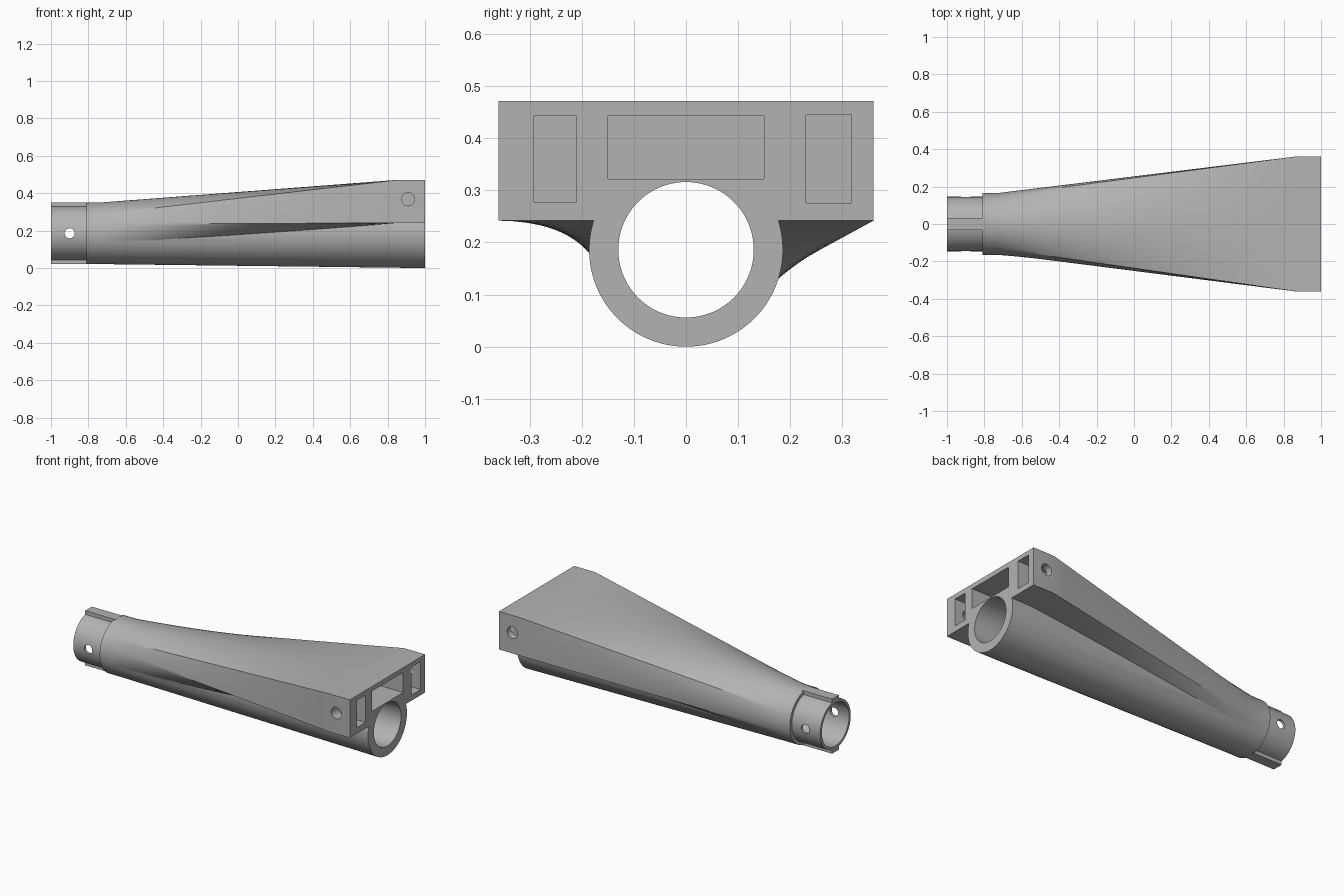
import bpy, bmesh
from math import sin, cos, pi, radians
from mathutils import Vector, Matrix

if "Cube" in bpy.data.objects:
    bpy.data.objects.remove(bpy.data.objects["Cube"])

AXIS_Z = 0.186

grey = bpy.data.materials.new("plain_grey")
grey.use_nodes = True
grey.diffuse_color = (0.45, 0.45, 0.45, 1)
grey.node_tree.nodes["Principled BSDF"].inputs["Base Color"].default_value = (0.45, 0.45, 0.45, 1)


def finish(name, bm):
    bmesh.ops.recalc_face_normals(bm, faces=bm.faces)
    mesh = bpy.data.meshes.new(name)
    bm.to_mesh(mesh)
    bm.free()
    mesh.materials.append(grey)
    obj = bpy.data.objects.new(name, mesh)
    bpy.context.collection.objects.link(obj)
    return obj


def skin(name, rings):
    """Closed solid through a list of equal-length point rings."""
    bm = bmesh.new()
    loops = [[bm.verts.new(p) for p in ring] for ring in rings]
    n = len(loops[0])
    for a, b in zip(loops, loops[1:]):
        for i in range(n):
            j = (i + 1) % n
            bm.faces.new((a[i], a[j], b[j], b[i]))
    bm.faces.new(loops[0])
    bm.faces.new(loops[-1])
    return finish(name, bm)


def circle(x, r, n=96):
    return [Vector((x, r * cos(2 * pi * i / n), AXIS_Z + r * sin(2 * pi * i / n))) for i in range(n)]


def box(name, x, y, z):
    bm = bmesh.new()
    bmesh.ops.create_cube(bm, size=1)
    for v in bm.verts:
        v.co = [(lo + hi) / 2 + c * (hi - lo) for c, (lo, hi) in zip(v.co, (x, y, z))]
    return finish(name, bm)


def cross_pin(name, x, z, r, y0, y1):
    bm = bmesh.new()
    place = Matrix.Translation((x, (y0 + y1) / 2, z)) @ Matrix.Rotation(pi / 2, 4, "X")
    bmesh.ops.create_cone(bm, cap_ends=True, segments=40, radius1=r, radius2=r,
                          depth=y1 - y0, matrix=place)
    return finish(name, bm)


def combine(target, tool, operation):
    mod = target.modifiers.new(operation, "BOOLEAN")
    mod.operation, mod.solver, mod.object = operation, "EXACT", tool
    bpy.context.view_layer.objects.active = target
    bpy.ops.object.modifier_apply(modifier=mod.name)
    bpy.data.objects.remove(tool)


# Lower barrel with a stepped collar at the narrow end
body = skin("adapter_body", [circle(-1, 0.146), circle(-0.81, 0.146), circle(-0.81, 0.165),
                             circle(-0.72, 0.165), circle(1, 0.186)])

# Flared housing: round at the collar, rectangular at the mouth
# each corner: (angle on the circle, y, z)
corners = [(25, 0.36, 0.472), (142, -0.36, 0.472), (163, -0.36, 0.242),
           (340, 0.36, 0.242), (385, 0.36, 0.472)]
start, end = [], []
for (a0, y0, z0), (a1, y1, z1) in zip(corners, corners[1:]):
    steps = max(10, int((a1 - a0) / 4))
    for i in range(steps):
        t = i / steps
        a = radians(a0 + (a1 - a0) * t)
        start.append(Vector((-0.74, 0.164 * cos(a), AXIS_Z + 0.164 * sin(a))))
        end.append(Vector((0.86, y0 + (y1 - y0) * t, z0 + (z1 - z0) * t)))
rings = [[p.lerp(q, k / 16) for p, q in zip(start, end)] for k in range(17)]
rings.append([Vector((1, p.y, p.z)) for p in end])
combine(body, skin("housing", rings), "UNION")

# Keys above and below the collar
for z in ((0.31, 0.351), (0.021, 0.06)):
    combine(body, box("key", (-1, -0.8), (-0.032, 0.032), z), "UNION")

# Main bore
combine(body, skin("bore", [circle(-1.1, 0.13), circle(1.1, 0.13)]), "DIFFERENCE")

# Pockets in the mouth
for depth, y, z in ((0.65, (-0.15, 0.15), (0.322, 0.443)),
                    (0.75, (-0.292, -0.21), (0.278, 0.443)),
                    (0.75, (0.23, 0.318), (0.276, 0.445))):
    combine(body, box("pocket", (depth, 1.1), y, z), "DIFFERENCE")

# Cross holes through the collar and through each outer wall
combine(body, cross_pin("collar_hole", -0.9, AXIS_Z, 0.027, -0.3, 0.3), "DIFFERENCE")
for y0, y1 in ((-0.45, -0.25), (0.25, 0.45)):
    combine(body, cross_pin("wall_hole", 0.91, 0.368, 0.035, y0, y1), "DIFFERENCE")

bpy.ops.object.select_all(action="DESELECT")
body.select_set(True)
bpy.context.view_layer.objects.active = body
bpy.ops.object.shade_smooth_by_angle(angle=radians(25))
